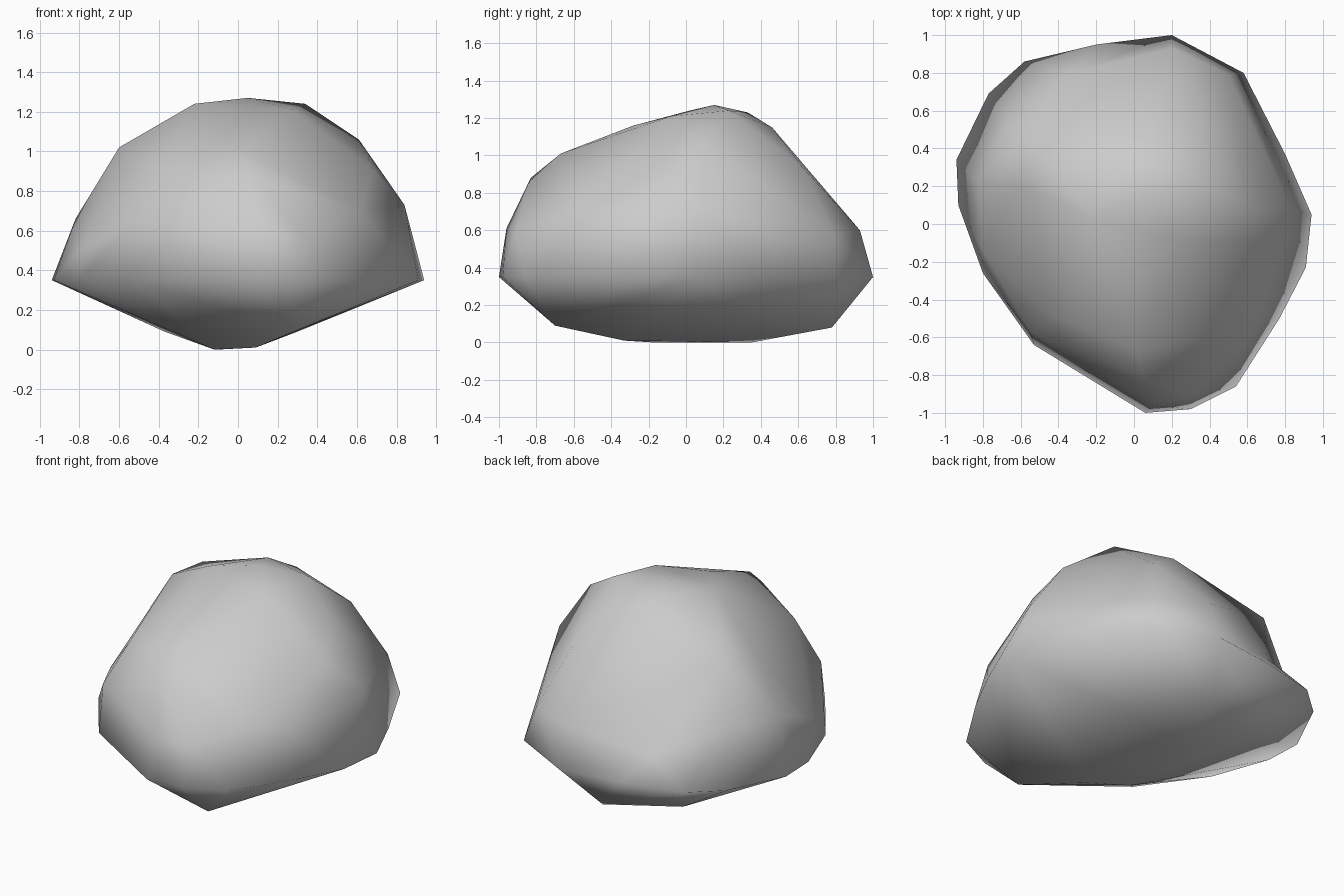
import bpy
import bmesh

default_cube = bpy.data.objects.get("Cube")
if default_cube:
    bpy.data.objects.remove(default_cube, do_unlink=True)


def make_material(name, colour):
    material = bpy.data.materials.new(name)
    material.use_nodes = True
    material.diffuse_color = colour
    shader = material.node_tree.nodes["Principled BSDF"]
    shader.inputs["Base Color"].default_value = colour
    return material


# Widest outline of the rock, level all the way round
RIM_HEIGHT = .35
RIM = [(.2, 1), (-.2, .95), (-.58, .86), (-.77, .69), (-.94, .34),
       (-.93, .1), (-.8, -.26), (-.53, -.64), (.06, -1), (.3, -.98),
       (.54, -.86), (.77, -.5), (.91, -.23), (.94, .05), (.8, .37),
       (.58, .8)]

# Corners of the underside
UNDERSIDE = [(.09, -.33, .01), (-.12, -.17, 0), (-.1, .35, 0),
             (.04, .78, .08), (-.37, .56, .09), (.28, -.7, .09),
             (.3, .35, .09)]

# Corners of the crown
CROWN = [(.05, .15, 1.27), (.34, .23, 1.24), (-.02, .33, 1.23),
         (.09, .46, 1.15), (-.22, .02, 1.24), (.03, -.28, 1.16),
         (.27, -.08, 1.21)]

# Corners of the shoulders: back, left, front, right
SHOULDERS = [(-.58, .47, 1), (.36, .62, .94), (.5, .79, .58), (.2, .93, .6),
             (.61, .09, 1.06), (.84, .07, .73), (.68, -.1, .91),
             (.62, -.57, .7),
             (.02, -.67, 1.01), (.05, -.83, .88), (.1, -.96, .61),
             (.3, -.91, .6),
             (-.42, -.49, .9), (-.55, -.57, .63), (-.6, .2, 1.02),
             (-.82, .22, .66), (-.8, -.14, .5)]

# Bottom of the hollow above the ledge at the back corner
HOLLOW = [(-.67, .53, .66), (-.33, .8, .49)]
HOLLOW_DEPTH = 1.15


def build_rock(name, material):
    bm = bmesh.new()
    for x, y in RIM:
        bm.verts.new((x, y, RIM_HEIGHT))
    for corner in UNDERSIDE + CROWN + SHOULDERS:
        bm.verts.new(corner)

    # Hollow corners start outside, so that the hull joins them up
    hollow_verts = [bm.verts.new((x * HOLLOW_DEPTH, y * HOLLOW_DEPTH, z))
                    for x, y, z in HOLLOW]
    bmesh.ops.convex_hull(bm, input=list(bm.verts))

    # Press the hollow in
    for vert, place in zip(hollow_verts, HOLLOW):
        vert.co = place

    loose = [v for v in bm.verts if not v.link_faces]
    bmesh.ops.delete(bm, geom=loose, context="VERTS")
    bmesh.ops.recalc_face_normals(bm, faces=bm.faces)
    for face in bm.faces:
        face.smooth = True

    mesh = bpy.data.meshes.new(name)
    bm.to_mesh(mesh)
    bm.free()
    mesh.materials.append(material)
    rock = bpy.data.objects.new(name, mesh)
    bpy.context.collection.objects.link(rock)
    return rock


stone_grey = make_material("stone_grey", (.6, .6, .6, 1))
build_rock("rock", stone_grey)
